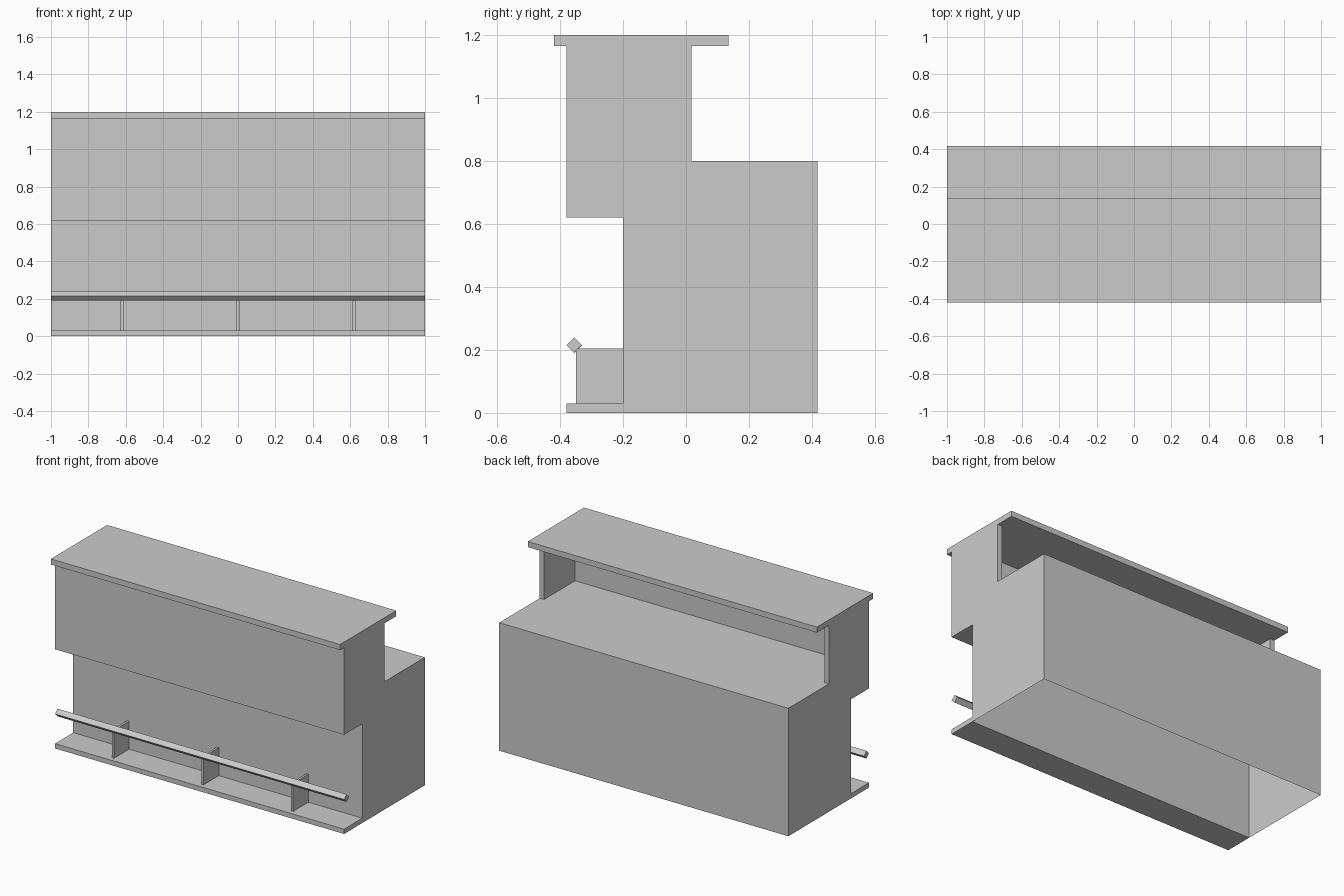
import bpy
import bmesh
from math import pi
from mathutils import Matrix, Vector

cube = bpy.data.objects.get("Cube")
if cube:
    bpy.data.objects.remove(cube, do_unlink=True)

# Single plain grey
grey = bpy.data.materials.new("plain_grey")
grey.use_nodes = True
colour = (0.6, 0.6, 0.6, 1)
grey.diffuse_color = colour
grey.node_tree.nodes["Principled BSDF"].inputs["Base Color"].default_value = colour


def finish(name, bm):
    mesh = bpy.data.meshes.new(name)
    bm.to_mesh(mesh)
    bm.free()
    mesh.materials.append(grey)
    obj = bpy.data.objects.new(name, mesh)
    bpy.context.collection.objects.link(obj)
    return obj


def box(name, x, y, z, open_bottom=False):
    """Box from (min, max) pairs, optionally without its underside."""
    bm = bmesh.new()
    bmesh.ops.create_cube(bm, size=1)
    size = Vector([b - a for a, b in (x, y, z)])
    centre = Vector([(a + b) / 2 for a, b in (x, y, z)])
    bmesh.ops.scale(bm, vec=size, verts=bm.verts)
    bmesh.ops.translate(bm, vec=centre, verts=bm.verts)
    if open_bottom:
        bm.normal_update()
        under = [f for f in bm.faces if f.normal.z < -0.9]
        bmesh.ops.delete(bm, geom=under, context='FACES')
    return finish(name, bm)


FULL = (-1, 1)
FRONT, BODY_FRONT, BACK = -0.38, -0.2, 0.417
WORKTOP, LEDGE, SLAB = 0.8, 0.62, 1.165
PANEL_BACK, WALL_BACK = -0.29, 0.017

# Hollow cabinet, open underneath
box("cabinet_body", FULL, (BODY_FRONT, BACK), (0, WORKTOP), open_bottom=True)

# Raised front: overhang, panel, end walls and bar top
box("front_overhang", FULL, (FRONT, BODY_FRONT), (LEDGE, WORKTOP))
box("upper_front_panel", FULL, (FRONT, PANEL_BACK), (WORKTOP, SLAB))
for side, x in (("right", (-1, -0.97)), ("left", (0.97, 1))):
    box(side + "_end_wall", x, (PANEL_BACK, WALL_BACK), (WORKTOP, SLAB))
box("bar_top", FULL, (-0.42, 0.135), (SLAB, 1.2))

# Foot plate with rail brackets
box("foot_plate", FULL, (FRONT, BODY_FRONT), (0, 0.03))
for side, x in (("right", -0.62), ("middle", 0), ("left", 0.62)):
    box(side + "_rail_bracket", (x - 0.007, x + 0.007),
        (-0.35, BODY_FRONT), (0.03, 0.205))

# Square foot rail turned on its corner
bm = bmesh.new()
bmesh.ops.create_cone(bm, cap_ends=True, segments=4, radius1=0.024,
                      radius2=0.024, depth=2)
bmesh.ops.rotate(bm, verts=bm.verts, matrix=Matrix.Rotation(pi / 2, 3, 'Y'))
bmesh.ops.translate(bm, verts=bm.verts, vec=(0, -0.355, 0.215))
finish("foot_rail", bm)
